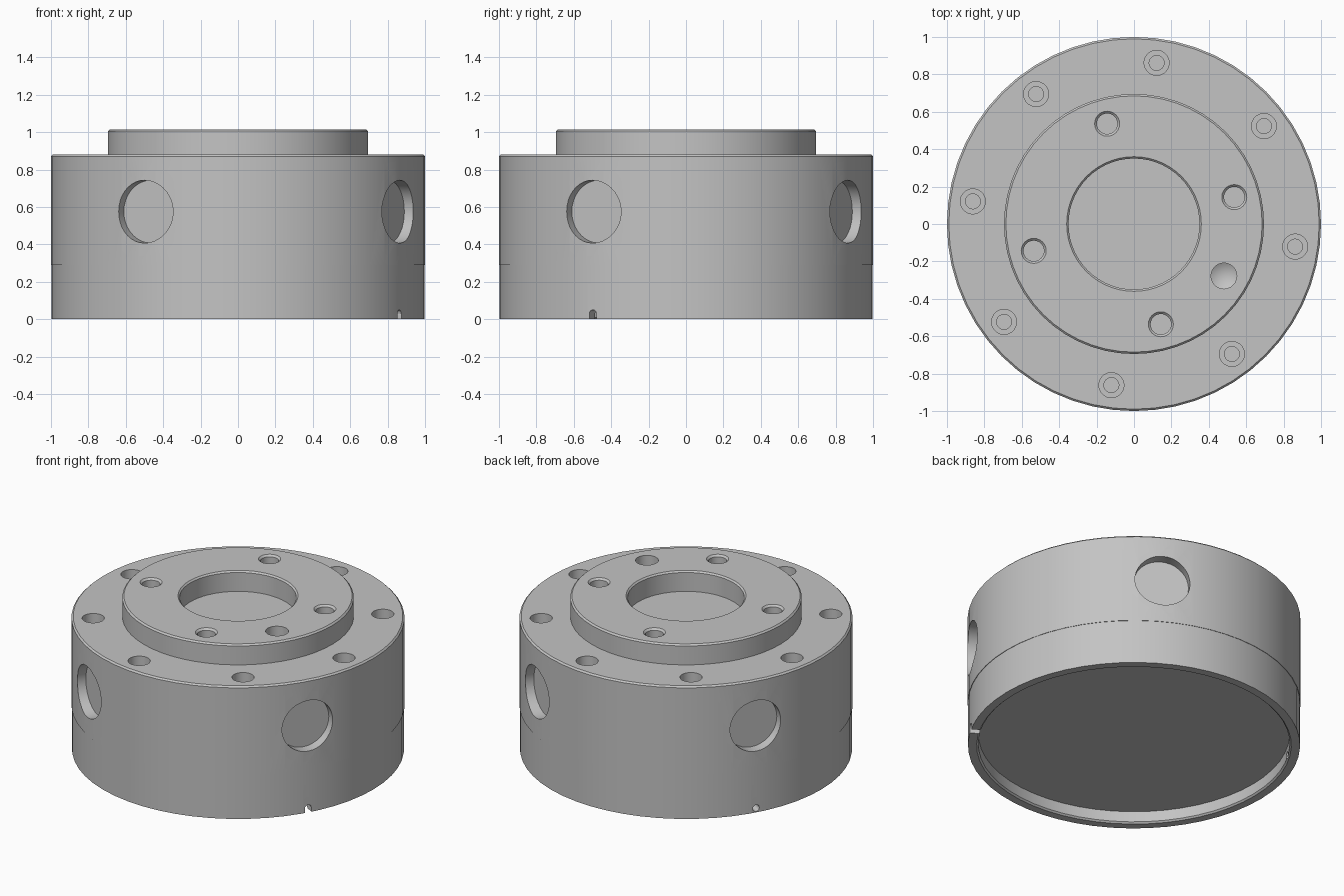
import bpy, bmesh
from math import radians, tau
from mathutils import Matrix

cube = bpy.data.objects.get("Cube")
if cube:
    bpy.data.objects.remove(cube, do_unlink=True)

metal = bpy.data.materials.new("machined_grey")
metal.use_nodes = True
grey = (0.55, 0.55, 0.55, 1)
metal.diffuse_color = grey
metal.node_tree.nodes["Principled BSDF"].inputs["Base Color"].default_value = grey


def lathe(bm, profile, sides, matrix=Matrix(), closed=False):
    """Turn an (r, z) profile about z, then place it with a matrix."""
    part = bmesh.new()
    verts = [part.verts.new((r, 0, z)) for r, z in profile]
    edges = [part.edges.new(pair) for pair in zip(verts, verts[1:])]
    if closed:
        edges.append(part.edges.new((verts[-1], verts[0])))
    bmesh.ops.spin(part, geom=verts + edges, cent=(0, 0, 0), axis=(0, 0, 1),
                   angle=tau, steps=sides, use_merge=False)
    bmesh.ops.remove_doubles(part, verts=part.verts[:], dist=1e-5)
    bmesh.ops.recalc_face_normals(part, faces=part.faces[:])
    part.transform(matrix)
    mesh = bpy.data.meshes.new("turned")
    part.to_mesh(mesh)
    part.free()
    bm.from_mesh(mesh)
    bpy.data.meshes.remove(mesh)


def make_object(name, bm):
    mesh = bpy.data.meshes.new(name)
    bm.to_mesh(mesh)
    bm.free()
    mesh.materials.append(metal)
    obj = bpy.data.objects.new(name, mesh)
    bpy.context.collection.objects.link(obj)
    return obj


def turned(name, profile, sides=56, closed=False):
    bm = bmesh.new()
    lathe(bm, profile, sides, closed=closed)
    return make_object(name, bm)


def spot(angle, radius, z):
    """Upright position on a bolt circle."""
    return Matrix.Rotation(radians(angle), 4, 'Z') @ Matrix.Translation((radius, 0, z))


def radial(angle, z):
    """Local z points outward at the given angle."""
    return (Matrix.Translation((0, 0, z)) @ Matrix.Rotation(radians(angle), 4, 'Z')
            @ Matrix.Rotation(radians(90), 4, 'Y'))


def select(obj):
    bpy.ops.object.select_all(action='DESELECT')
    obj.select_set(True)
    bpy.context.view_layer.objects.active = obj


def cut(obj, bm):
    cutter = make_object("cutter", bm)
    cutter.hide_render = True
    mod = obj.modifiers.new("holes", 'BOOLEAN')
    mod.operation, mod.solver, mod.object = 'DIFFERENCE', 'EXACT', cutter
    select(obj)
    bpy.ops.object.modifier_apply(modifier=mod.name)
    bpy.data.objects.remove(cutter, do_unlink=True)


BASE_TOP, FLANGE, TOP = 0.29, 0.88, 1.015

# Lower base with a shallow recess underneath
base = turned("lower_base", [(0, 0.08), (0.935, 0.08), (0.935, 0.01), (0.945, 0),
                             (0.997, 0), (0.997, BASE_TOP), (0, BASE_TOP)])

# Main drum with a chamfered upper edge
body = turned("main_drum", [(0, BASE_TOP), (1, BASE_TOP), (1, FLANGE - 0.01),
                            (0.99, FLANGE), (0, FLANGE)])

# Raised ring with chamfered edges
ring = turned("raised_ring", [(0.35, FLANGE), (0.695, FLANGE), (0.695, TOP - 0.01),
                              (0.685, TOP), (0.36, TOP), (0.35, TOP - 0.01)], closed=True)

# Drain notches through the recess lip
notches = bmesh.new()
for angle in (-30, 150):
    lathe(notches, [(0, 0.85), (0.022, 0.85), (0.022, 1.1), (0, 1.1)], 16, radial(angle, 0.028))
cut(base, notches)
slot = bmesh.new()
bmesh.ops.create_cube(slot, size=1, matrix=spot(-30, 0.98, 0.01)
                      @ Matrix.Diagonal((0.25, 0.044, 0.036, 1)))
cut(base, slot)

# Round side pockets and counterbored flange holes
holes = bmesh.new()
for angle in range(-30, 330, 90):
    lathe(holes, [(0, 0.93), (0.168, 0.93), (0.168, 1.1), (0, 1.1)], 36, radial(angle, 0.575))
for angle in range(-8, 352, 45):
    lathe(holes, [(0, -0.25), (0.04, -0.25), (0.04, -0.09), (0.067, -0.09),
                  (0.067, 0.1), (0, 0.1)], 24, spot(angle, 0.87, FLANGE))
cut(body, holes)

# Chamfered screw holes and one drilled locating hole
holes = bmesh.new()
for angle in range(15, 375, 90):
    lathe(holes, [(0, -0.06), (0.055, -0.06), (0.055, -0.012), (0.067, 0),
                  (0.067, 0.1), (0, 0.1)], 24, spot(angle, 0.555, TOP))
lathe(holes, [(0, -0.12), (0.069, -0.08), (0.069, 0.1), (0, 0.1)], 24, spot(-30, 0.555, TOP))
cut(ring, holes)

for obj in (base, body, ring):
    select(obj)
    bpy.ops.object.shade_smooth_by_angle(angle=radians(25))
